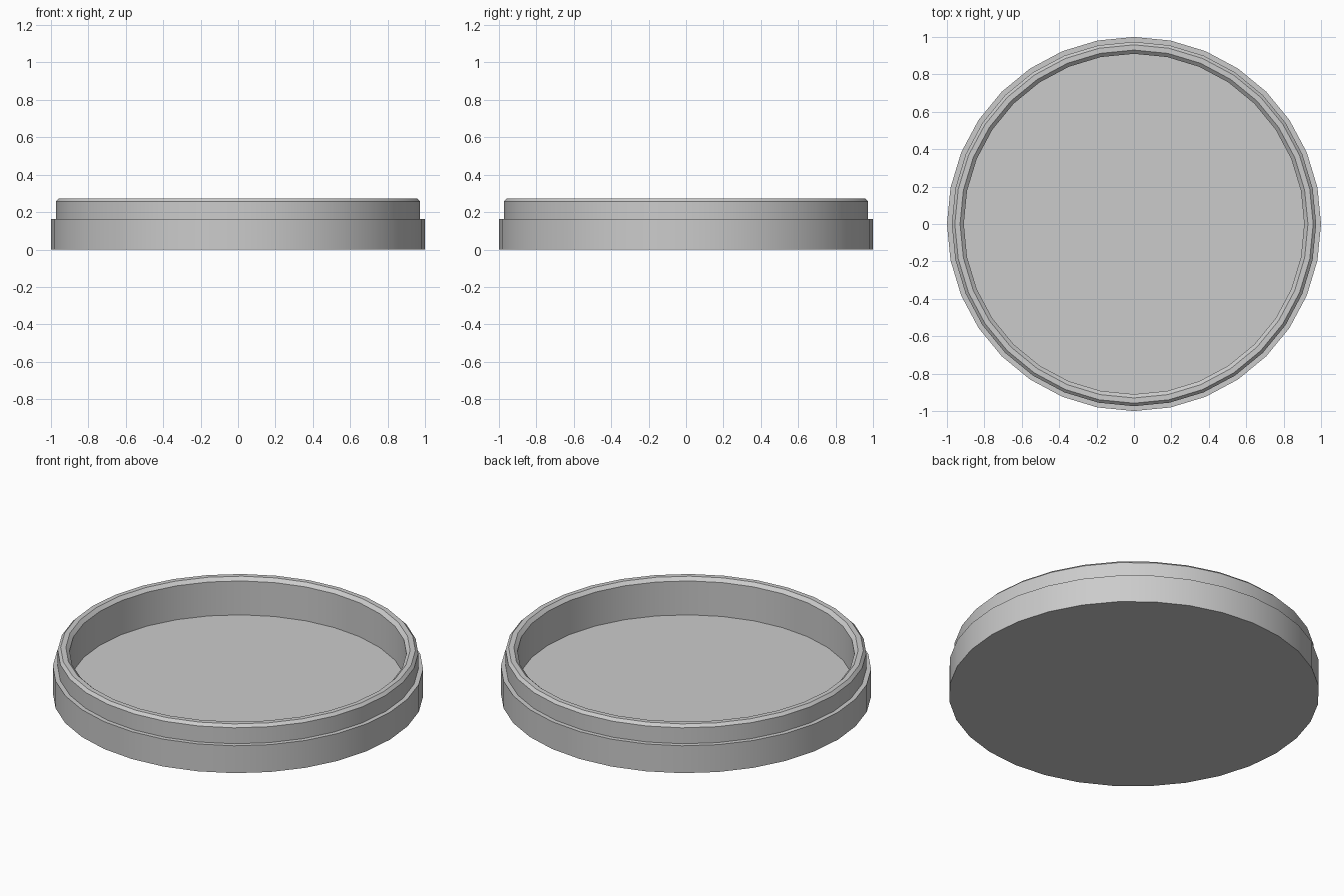
import bpy, bmesh, math

if "Cube" in bpy.data.objects:
    bpy.data.objects.remove(bpy.data.objects["Cube"])

SIDES = 32


def lathe(name, profile):
    """Spin a (radius, height) profile round z and cap both ends."""
    bm = bmesh.new()
    rings = []
    for r, z in profile:
        rings.append([bm.verts.new((r * math.cos(2 * math.pi * i / SIDES),
                                    r * math.sin(2 * math.pi * i / SIDES), z))
                      for i in range(SIDES)])
    for a, b in zip(rings, rings[1:]):
        for i in range(SIDES):
            j = (i + 1) % SIDES
            bm.faces.new((a[i], a[j], b[j], b[i]))
    bm.faces.new(rings[0][::-1])
    bm.faces.new(rings[-1])
    bmesh.ops.recalc_face_normals(bm, faces=bm.faces)
    mesh = bpy.data.meshes.new(name)
    bm.to_mesh(mesh)
    bm.free()
    obj = bpy.data.objects.new(name, mesh)
    bpy.context.collection.objects.link(obj)
    bpy.context.view_layer.objects.active = obj
    obj.select_set(True)
    bpy.ops.object.shade_smooth_by_angle(angle=math.radians(30))
    return obj


# Shallow round tray: base wall, stepped neck, chamfered lip, inner wall, floor
lathe("round_tray", [
    (1.0, 0.0), (1.0, 0.163),
    (0.974, 0.163), (0.974, 0.258),
    (0.958, 0.274), (0.93, 0.274),
    (0.91, 0.255), (0.91, 0.053),
])
